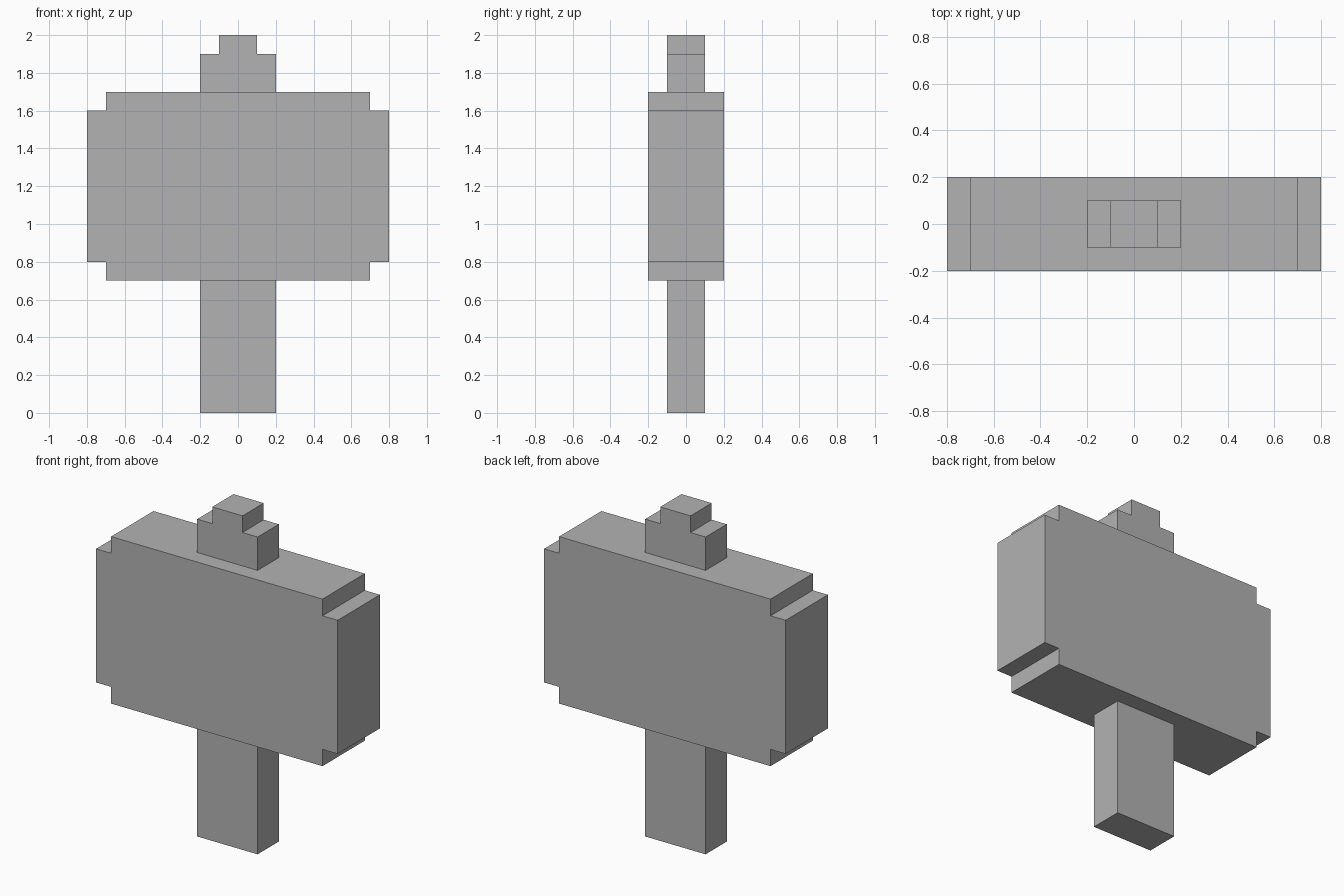
import bpy
import bmesh

cube = bpy.data.objects.get("Cube")
if cube:
    bpy.data.objects.remove(cube, do_unlink=True)

# One plain grey for the whole model
grey = bpy.data.materials.new("plain grey")
grey.use_nodes = True
colour = (0.45, 0.45, 0.45, 1)
grey.diffuse_color = colour
grey.node_tree.nodes["Principled BSDF"].inputs["Base Color"].default_value = colour


def slab(name, half_outline, depth):
    """Mirror the right half of a front outline (bottom to top) and extrude it along y."""
    outline = half_outline + [(-x, z) for x, z in reversed(half_outline)]
    bm = bmesh.new()
    face = bm.faces.new([bm.verts.new((x, -depth / 2, z)) for x, z in outline])
    extruded = bmesh.ops.extrude_face_region(bm, geom=[face])["geom"]
    verts = [v for v in extruded if isinstance(v, bmesh.types.BMVert)]
    bmesh.ops.translate(bm, verts=verts, vec=(0, depth, 0))
    bmesh.ops.recalc_face_normals(bm, faces=bm.faces)
    mesh = bpy.data.meshes.new(name)
    bm.to_mesh(mesh)
    bm.free()
    mesh.materials.append(grey)
    obj = bpy.data.objects.new(name, mesh)
    bpy.context.collection.objects.link(obj)
    return obj


# Post below the board
slab("post", [(0.2, 0), (0.2, 0.7)], 0.2)

# Wide board with notched corners
slab("board", [(0.7, 0.7), (0.7, 0.8), (0.8, 0.8),
               (0.8, 1.6), (0.7, 1.6), (0.7, 1.7)], 0.4)

# Stepped cap on top
slab("stepped_cap", [(0.2, 1.7), (0.2, 1.9), (0.1, 1.9), (0.1, 2.0)], 0.2)
